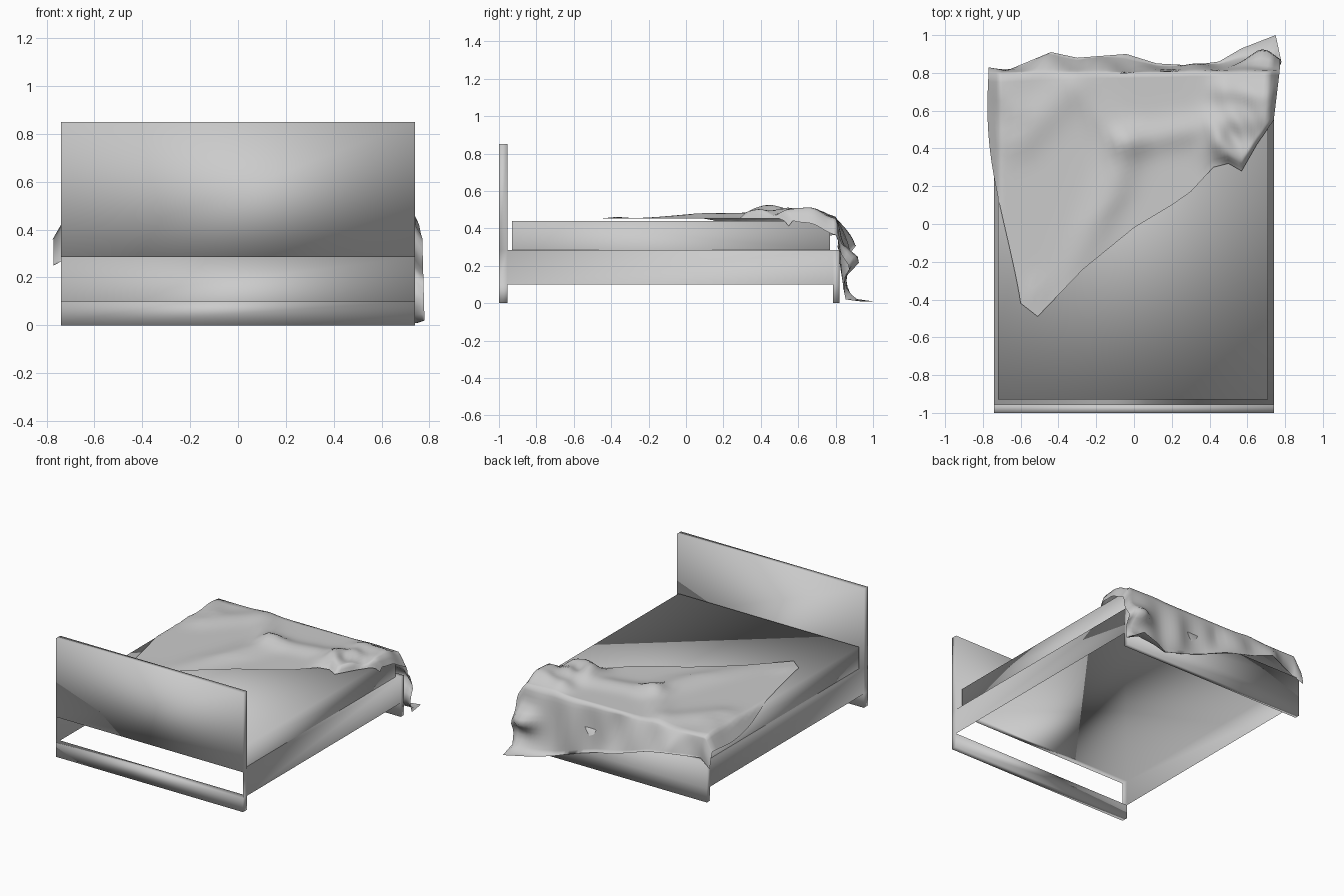
import bpy, bmesh, math
from mathutils import Vector

old = bpy.data.objects.get("Cube")
if old:
    bpy.data.objects.remove(old, do_unlink=True)

grey = bpy.data.materials.new("plain_grey")
grey.use_nodes = True
grey.diffuse_color = (0.6, 0.6, 0.6, 1)
bsdf = grey.node_tree.nodes["Principled BSDF"]
bsdf.inputs["Base Color"].default_value = grey.diffuse_color
bsdf.inputs["Roughness"].default_value = 0.8


def add_object(name, bm):
    """Store a mesh with soft shading all over."""
    for f in bm.faces:
        f.smooth = True
    mesh = bpy.data.meshes.new(name)
    bm.to_mesh(mesh)
    bm.free()
    mesh.materials.append(grey)
    obj = bpy.data.objects.new(name, mesh)
    bpy.context.collection.objects.link(obj)


# Bed frame: thin sheet sides, with the headboard, bar and foot spanning them
W = 0.74
YS = (-1, -0.955, 0.785, 0.82)
ZS = (0, 0.1, 0.285, 0.85)
bm = bmesh.new()
corners = {(s, y, z): bm.verts.new((s * W, YS[y], ZS[z]))
           for s in (-1, 1) for y in range(4) for z in range(4)}


def span(loop):
    """Join neighbouring profile points by faces across the bed."""
    for p, q in zip(loop, loop[1:]):
        bm.faces.new([corners[k] for k in ((1, *p), (-1, *p), (-1, *q), (1, *q))])


def ring(y, low, high):
    """Closed profile one column wide, counter-clockwise."""
    up = [(y + 1, z) for z in range(low, high + 1)]
    down = [(y, z) for z in range(high, low - 1, -1)]
    return up + down + up[:1]


span(ring(0, 2, 3))                # headboard panel
span(ring(0, 0, 1))                # bar below the open slot
span(ring(2, 0, 2))                # foot panel
span([(2, 2), (1, 2)])             # bed base
for y, z in ((0, 0), (0, 1), (0, 2), (1, 1), (2, 0), (2, 1)):
    cell = [(y, z), (y + 1, z), (y + 1, z + 1), (y, z + 1)]
    bm.faces.new([corners[(1, *p)] for p in cell])
    bm.faces.new([corners[(-1, *p)] for p in reversed(cell)])
bmesh.ops.delete(bm, geom=[v for v in bm.verts if not v.link_faces], context="VERTS")
add_object("bed_frame", bm)

# Mattress, open where it rests on the base
bm = bmesh.new()
bmesh.ops.create_cube(bm, size=1)
bmesh.ops.delete(bm, geom=[f for f in bm.faces if f.normal.z < -0.5], context="FACES_ONLY")
bmesh.ops.scale(bm, vec=(1.43, 1.7, 0.155), verts=bm.verts)
bmesh.ops.translate(bm, vec=(-0.005, -0.08, 0.3625), verts=bm.verts)
add_object("mattress", bm)

# Blanket outlines: front edge, the bend over the foot, and the hanging hem
front = [(-.6, -.42), (-.51, -.49), (-.27, -.24), (0, -.02), (.2, .1), (.3, .17),
         (.42, .3), (.5, .32), (.57, .28), (.65, .42), (.74, .55)]
bend = [-.77, -.7, -.52, -.3, -.04, .12, .3, .45, .56, .67, .77]
hem = [(-.77, .83, .25), (-.68, .81, .3), (-.44, .91, .31), (-.3, .88, .27),
       (-.04, .9, .19), (.12, .85, .14), (.3, .84, .08), (.45, .86, .03),
       (.57, .93, .02), (.75, 1, .01), (.78, .86, .02)]

# Folds on top of the blanket: start, end, height, width
folds = [((-.27, -.24), (-.03, .43), .03, .09), ((-.03, .43), (.4, .52), .025, .08),
         ((-.32, .76), (-.6, .45), .025, .09), ((-.32, .76), (-.08, .45), .025, .07),
         ((-.7, .72), (-.62, .6), .025, .06), ((-.56, -.42), (-.5, -.36), .02, .06),
         ((.45, .42), (.6, .36), .055, .08), ((.5, .55), (.68, .55), .045, .09),
         ((.5, .72), (.7, .68), .055, .08)]


def fold_height(p):
    total = 0
    for a, b, high, wide in folds:
        a, b = Vector(a), Vector(b)
        d = b - a
        k = min(1, max(0, (p - a).dot(d) / d.length_squared))
        total += high * math.exp(-((p - a - d * k).length / wide) ** 2)
    return min(total, .075)


def top_point(a, knee, t, u):
    p = a.lerp(knee, t)
    p.x -= 0.05 * math.sin(math.pi * t ** 1.5) * max(0, 1 - u / 3)
    crumple = math.exp(-((p.x - .56) ** 2 + (p.y - .48) ** 2) / .03)
    lift = fold_height(p) + crumple * .014 * math.sin(38 * p.x + 22 * p.y)
    lift *= min(1, t * (12 if u > 5.5 else 5)) * (1 - .7 * t ** 6)
    droop = 1.6 * max(0, abs(p.x) - .715)
    return Vector((p.x, p.y, max(.3, .452 + lift - droop)))


def hanging_point(start, end, s):
    x = start.x + (end.x - start.x) * s
    steep = min(1, max(0, (x + .1) / .4))   # slants on the right, hangs on the left
    bow = .05 * steep
    y = start.y + bow * math.sqrt(s) + (end.y - start.y - bow) * s ** (.8 + 7 * steep)
    y += .1 * math.exp(-((x - .69) / .09) ** 2 - ((s - .47) / .14) ** 2)
    y += .01 * math.sin(24 * x) * math.sin(math.pi * s)
    return Vector((x, y, start.z + (end.z - start.z) * min(1, s * 1.08)))


def along(points, u):
    i = min(int(u), len(points) - 2)
    return Vector(points[i]).lerp(Vector(points[i + 1]), u - i)


# Blanket sheet, woven column by column
STEPS, TOP_ROWS, DROP_ROWS = 5, 26, 14
bm = bmesh.new()
columns = []
for c in range((len(front) - 1) * STEPS + 1):
    u = c / STEPS
    a, end = along(front, u), along(hem, u)
    knee = along([(x, .8) for x in bend], u)
    path = [top_point(a, knee, r / TOP_ROWS, u) for r in range(TOP_ROWS + 1)]
    corner = path[-1]
    path += [hanging_point(corner, end, (r + 1) / DROP_ROWS) for r in range(DROP_ROWS)]
    columns.append([bm.verts.new(p) for p in path])
for left, right in zip(columns, columns[1:]):
    for r in range(len(left) - 1):
        bm.faces.new((left[r], right[r], right[r + 1], left[r + 1]))
add_object("blanket", bm)
